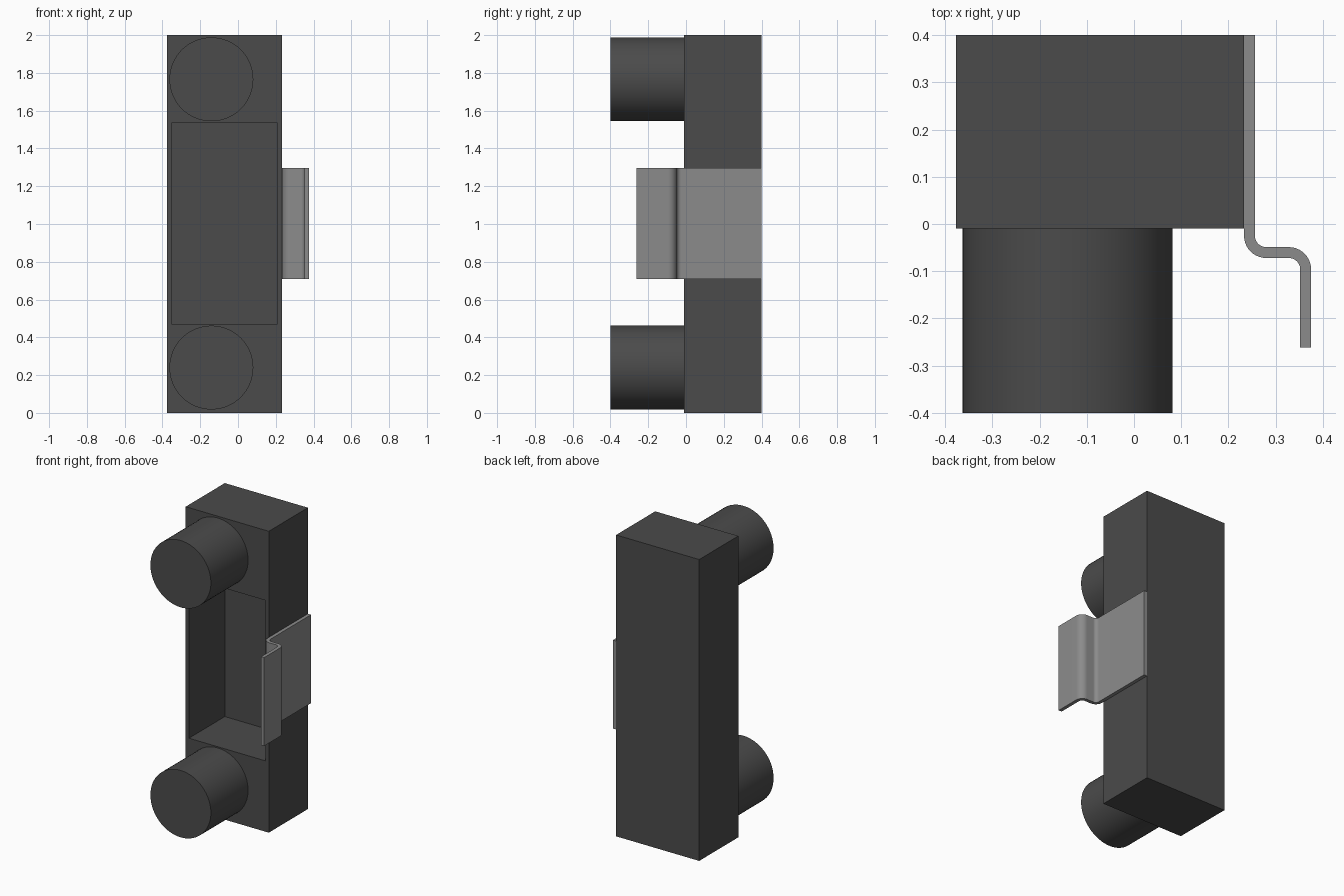
import bpy, bmesh, math
from mathutils import Vector, Matrix

if "Cube" in bpy.data.objects:
    bpy.data.objects.remove(bpy.data.objects["Cube"], do_unlink=True)


def make_material(name, value):
    mat = bpy.data.materials.new(name)
    mat.use_nodes = True
    colour = (value, value, value, 1)
    mat.diffuse_color = colour
    mat.node_tree.nodes["Principled BSDF"].inputs["Base Color"].default_value = colour
    return mat


dark = make_material("dark grey plastic", 0.07)
metal = make_material("light grey metal", 0.26)


def finish(bm, name, mat, smooth=False):
    bmesh.ops.recalc_face_normals(bm, faces=bm.faces[:])
    mesh = bpy.data.meshes.new(name)
    bm.to_mesh(mesh)
    bm.free()
    mesh.materials.append(mat)
    obj = bpy.data.objects.new(name, mesh)
    bpy.context.collection.objects.link(obj)
    if smooth:
        bpy.ops.object.select_all(action="DESELECT")
        obj.select_set(True)
        bpy.context.view_layer.objects.active = obj
        bpy.ops.object.shade_smooth_by_angle(angle=math.radians(30))


# Housing: a block with a deep rectangular pocket in its front
left, right, front, back = -0.377, 0.233, -0.01, 0.4
wall, pocket_low, pocket_high = 0.034, 0.47, 1.535
bm = bmesh.new()
size = Vector((right - left, back - front, 2))
centre = Vector(((left + right) / 2, (front + back) / 2, 1))
bmesh.ops.create_cube(bm, size=1, matrix=Matrix.Translation(centre) @ Matrix.Diagonal(size).to_4x4())
face = min(bm.faces, key=lambda f: f.calc_center_median().y)
bmesh.ops.inset_region(bm, faces=[face], thickness=wall)
for v in face.verts:
    v.co.z = pocket_high if v.co.z > 1 else pocket_low
floor = bmesh.ops.extrude_discrete_faces(bm, faces=[face])["faces"][0]
for v in floor.verts:
    v.co.y = back - wall
finish(bm, "housing", dark)

# Round posts above and below the pocket
for name, z in (("lower_post", 0.24), ("upper_post", 1.766)):
    bm = bmesh.new()
    bmesh.ops.create_cone(bm, cap_ends=True, segments=64, radius1=0.222, radius2=0.222, depth=0.39,
                          matrix=Matrix.Translation((-0.141, -0.205, z)) @ Matrix.Rotation(math.pi / 2, 4, "X"))
    finish(bm, name, dark, smooth=True)

# Bent spring clip: a strip of constant thickness with two opposite bends
thick, inner, steps = 0.023, 0.024, 10
outer = inner + thick
bend_a, bend_b = Vector((0.28, -0.025)), Vector((0.328, -0.096))


def arc(c, r, start, end):
    angles = [math.radians(start + (end - start) * i / steps) for i in range(steps + 1)]
    return [c + r * Vector((math.cos(a), math.sin(a))) for a in angles]


outside = [Vector((right, back))] + arc(bend_a, outer, 180, 270) + arc(bend_b, inner, 90, 0)
outside.append(Vector((bend_b.x + inner, -0.261)))
inside = [Vector((right + thick, back))] + arc(bend_a, inner, 180, 270) + arc(bend_b, outer, 90, 0)
inside.append(Vector((bend_b.x + outer, -0.261)))

bm = bmesh.new()
rows = [[bm.verts.new((p.x, p.y, z)) for p in side]
        for side, z in ((outside, 0.709), (inside, 0.709), (inside, 1.296), (outside, 1.296))]
for a, b in zip(rows, rows[1:] + rows[:1]):
    for i in range(len(a) - 1):
        bm.faces.new((a[i], a[i + 1], b[i + 1], b[i]))
for end in (0, -1):
    bm.faces.new([row[end] for row in rows])
finish(bm, "spring_clip", metal, smooth=True)
